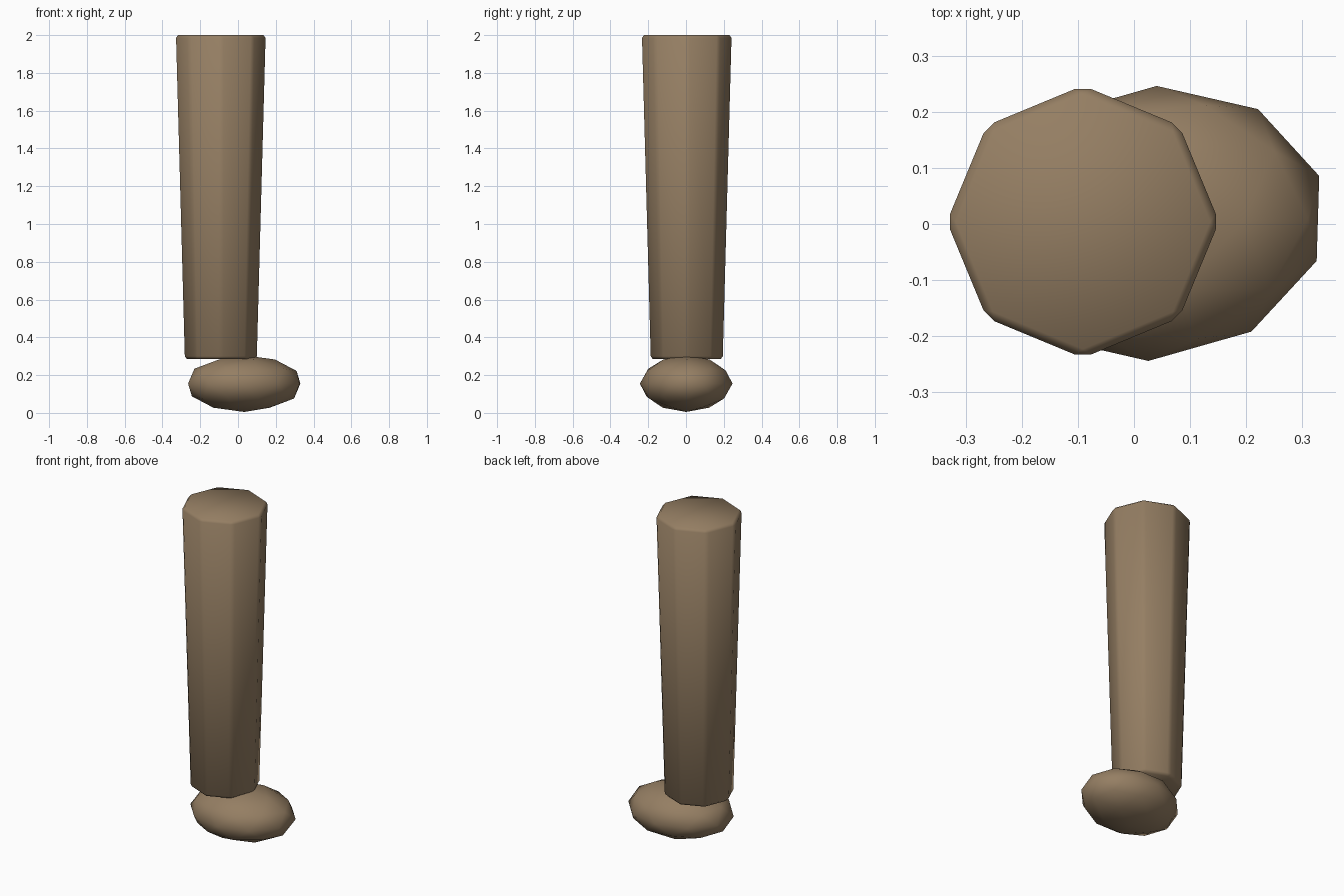
import bpy
import math
from mathutils import Matrix

cube = bpy.data.objects.get("Cube")
if cube:
    bpy.data.objects.remove(cube, do_unlink=True)

# Single warm brown for the whole model
brown = bpy.data.materials.new("warm_brown")
brown.use_nodes = True
brown.diffuse_color = (0.30, 0.21, 0.125, 1)
brown.node_tree.nodes["Principled BSDF"].inputs["Base Color"].default_value = brown.diffuse_color


def name_part(name):
    part = bpy.context.object
    part.name = name
    part.data.materials.clear()
    part.data.materials.append(brown)
    return part


# Leg: tapered octagonal column with softened edges
bottom, top = 0.285, 2.0
bpy.ops.mesh.primitive_cone_add(vertices=8, radius1=0.196, radius2=0.243, depth=top - bottom,
                                location=(-0.091, 0.004, (bottom + top) / 2))
leg = name_part("leg")
for vert in leg.data.vertices:
    # keep a corner pointing along each axis
    assert min(abs(vert.co.x), abs(vert.co.y)) < 0.2
bevel = leg.modifiers.new("soft_edges", 'BEVEL')
bevel.width = 0.015
bevel.segments = 1
bevel.limit_method = 'ANGLE'
bpy.ops.object.modifier_apply(modifier=bevel.name)
bpy.ops.object.shade_smooth()

# Foot: flattened faceted ball, slightly skewed, set forward under the leg
bpy.ops.mesh.primitive_ico_sphere_add(subdivisions=2, radius=1, location=(0.033, 0.001, 0.155))
foot = name_part("foot")
skew = Matrix(((1, 0.03, 0), (0.03, 1, 0), (0, 0, 1))).to_4x4()
foot.data.transform(skew @ Matrix.Diagonal((0.31, 0.245, 0.15, 1)))
bpy.ops.object.shade_smooth_by_angle(angle=math.radians(40))
